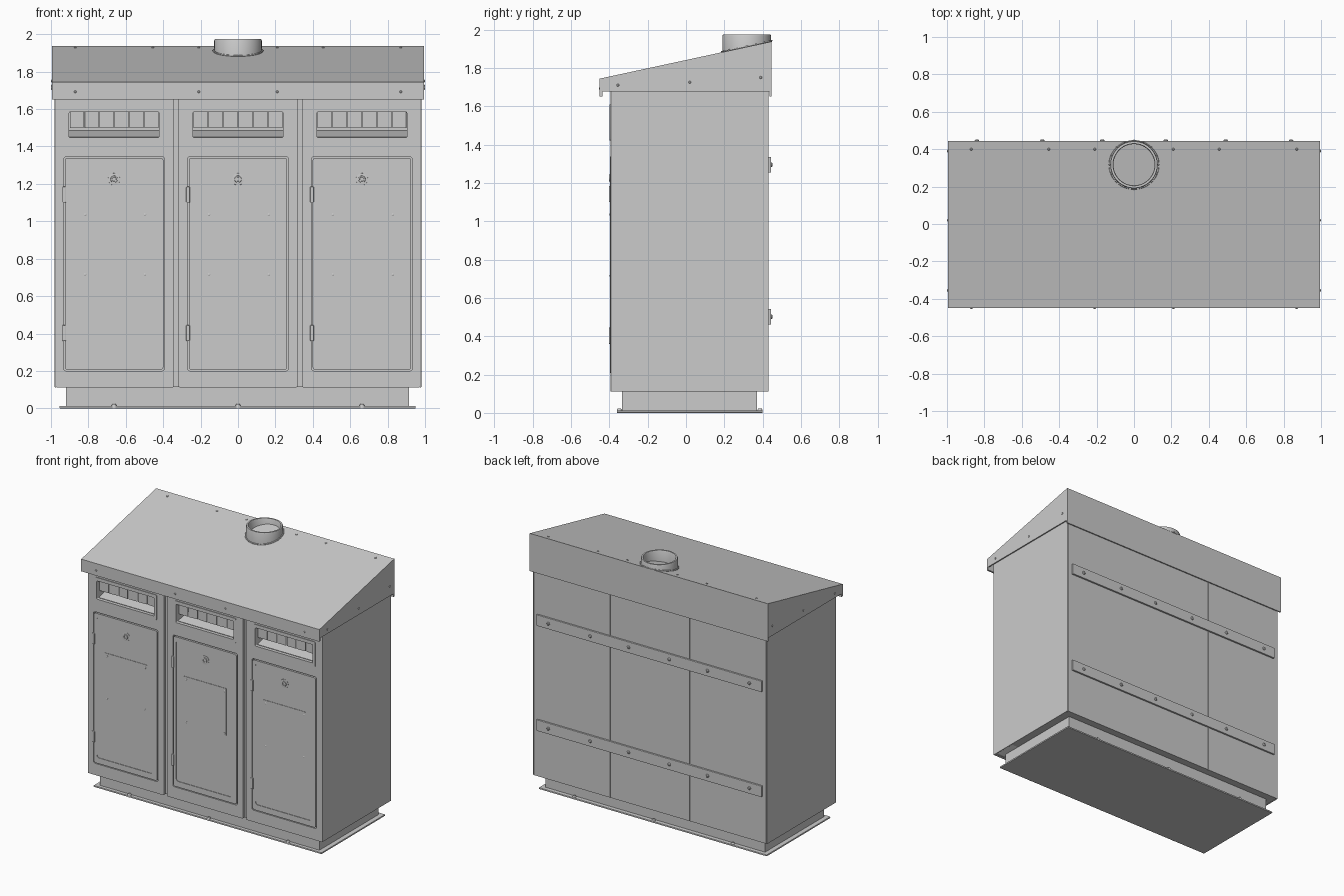
import bpy, bmesh, math
from mathutils import Vector

if "Cube" in bpy.data.objects:
    bpy.data.objects.remove(bpy.data.objects["Cube"])


def link(name, mesh, loc=(0, 0, 0)):
    ob = bpy.data.objects.new(name, mesh)
    ob.location = loc
    bpy.context.collection.objects.link(ob)
    return ob


def box(name, x0, x1, y0, y1, z0, z1, bevel=0, rot=(0, 0, 0)):
    bm = bmesh.new()
    bmesh.ops.create_cube(bm, size=1)
    bmesh.ops.scale(bm, vec=(x1 - x0, y1 - y0, z1 - z0), verts=bm.verts)
    me = bpy.data.meshes.new(name)
    bm.to_mesh(me)
    bm.free()
    ob = link(name, me, ((x0 + x1) / 2, (y0 + y1) / 2, (z0 + z1) / 2))
    ob.rotation_euler = rot
    if bevel:
        mod = ob.modifiers.new("edge", 'BEVEL')
        mod.width, mod.segments = bevel, 2
    return ob


def rect(x0, x1, z0, z1, r=0.008, n=3):
    """Rounded rectangle outline in the front plane."""
    pts = []
    for cx, cz, a in ((x1 - r, z1 - r, 0), (x0 + r, z1 - r, 90),
                      (x0 + r, z0 + r, 180), (x1 - r, z0 + r, 270)):
        for i in range(n + 1):
            t = math.radians(a + 90 * i / n)
            pts.append((cx + r * math.cos(t), cz + r * math.sin(t)))
    return pts


def plate(name, loops, y0, y1):
    """Outline with holes, extruded along y."""
    cu = bpy.data.curves.new(name, 'CURVE')
    cu.dimensions, cu.fill_mode, cu.extrude = '2D', 'BOTH', (y1 - y0) / 2
    for pts in loops:
        sp = cu.splines.new('POLY')
        sp.points.add(len(pts) - 1)
        for p, (x, z) in zip(sp.points, pts):
            p.co = (x, z, 0, 1)
        sp.use_cyclic_u = True
    tmp = link(name + "_outline", cu)
    dg = bpy.context.evaluated_depsgraph_get()
    me = bpy.data.meshes.new_from_object(tmp.evaluated_get(dg))
    bpy.data.objects.remove(tmp)
    ob = link(name, me, (0, (y0 + y1) / 2, 0))
    ob.rotation_euler.x = math.pi / 2
    return ob


def lathe(name, profile, loc, axis=(0, 0, 1), seg=48):
    """Turned part: (radius, height) profile around an axis."""
    bm = bmesh.new()
    vs = [bm.verts.new((r, 0, h)) for r, h in profile]
    es = [bm.edges.new(p) for p in zip(vs, vs[1:])]
    bmesh.ops.spin(bm, geom=vs + es, cent=(0, 0, 0), axis=(0, 0, 1),
                   angle=math.tau, steps=seg)
    bmesh.ops.remove_doubles(bm, verts=bm.verts, dist=1e-5)
    bmesh.ops.recalc_face_normals(bm, faces=bm.faces)
    me = bpy.data.meshes.new(name)
    bm.to_mesh(me)
    bm.free()
    ob = link(name, me, loc)
    ob.rotation_euler = Vector(axis).to_track_quat('Z', 'Y').to_euler()
    bpy.ops.object.select_all(action='DESELECT')
    ob.select_set(True)
    bpy.context.view_layer.objects.active = ob
    bpy.ops.object.shade_smooth_by_angle(angle=math.radians(35))
    return ob


def rivet(name, loc, axis, r=0.007, h=0.004):
    return lathe(name, [(0, h), (r * .6, h), (r, h * .4), (r, -h), (0, -h)], loc, axis, 12)


CENTERS = (-0.6625, 0, 0.6625)
FRONT = -0.393
TOP = 1.70

# base plate, plinth and anchor bolts
box("base_plate", -.955, .95, -.36, .40, 0, .012, .003)
box("plinth", -.92, .915, -.335, .37, .01, .115)
for cx in CENTERS:
    for y in (-.348, .386):
        rivet("anchor_bolt", (cx, y, .012), (0, 0, 1), .013, .012)

# body carcass with three deposit openings
windows = [rect(c - .24, c + .24, 1.447, 1.585, .006) for c in CENTERS]
plate("body_front_core", [rect(-.974, .974, .115, TOP, .002, 1)] + windows, -.372, -.2)
box("body_core", -.974, .974, -.2, .42, .115, TOP)
for s in (-1, 1):
    a, b = sorted((s * .972, s * .98))
    box("side_panel", a, b, FRONT, .43, .112, TOP, .002)

for i, c in enumerate(CENTERS):
    # back panels with thin seams
    x0, x1 = (-.973, -.333, .333, .973)[i:i + 2]
    box("back_panel", x0 + .002, x1 - .002, .415, .43, .112, TOP)

    # front panel with holes for the opening and the door
    l = c - .3175 + (.006 if i == 0 else 0)
    r = c + .3175 - (.006 if i == 2 else 0)
    plate("front_panel", [rect(l, r, .112, TOP, .006), windows[i],
                          rect(c - .27, c + .27, .2, 1.345, .014)], FRONT, -.37)
    plate("opening_frame", [rect(c - .26, c + .26, 1.42, 1.61, .01), windows[i]],
          -.398, -.39)

    # hanging flaps and sloped chute floor in the opening
    for k in range(6):
        x = c - .24 + .08 * k
        box("flap", x + .003, x + .077, -.366, -.361, 1.50, 1.586,
            rot=(0, 0, (.0, .05, -.05)[k % 3]))
    box("chute_floor", c - .24, c + .24, -.375, -.2, 1.462, 1.468, rot=(.2, 0, 0))

    # door: raised rim, recessed panel, notice plate
    inner = rect(c - .24, c + .24, .25, 1.315, .02)
    plate("door_rim", [rect(c - .263, c + .263, .207, 1.338, .012), inner], -.396, -.372)
    plate("door_panel", [rect(c - .25, c + .25, .24, 1.325)], -.392, -.372)
    plate("notice_plate", [rect(c - .178, c + .178, .70, 1.058, .006)], -.395, -.385)
    for x in (-.155, .165):
        for z in (.715, 1.035):
            rivet("notice_rivet", (c + x, -.395, z), (0, -1, 0), .007, .003)

    # lock and hinges
    lathe("door_lock", [(0, .004), (.011, .004), (.012, .009), (.018, .009), (.019, .003),
                        (.032, .002), (.033, -.005), (0, -.005)],
          (c, -.392, 1.225), (0, -1, 0), 32)
    for z in (.36, 1.10):
        box("hinge", c - .277, c - .257, -.403, -.38, z, z + .085, .004)

# back rails with bolts
for z in (.46, 1.253):
    box("back_rail", -.94, .94, .428, .443, z, z + .083, .002)
    for x in (.17, .49, .84):
        for s in (-1, 1):
            rivet("rail_bolt", (s * x, .443, z + .042), (0, 1, 0), .012, .009)

# sloped roof shell, open below
yf, yb, zb, zf, zt, w = -.45, .445, 1.676, 1.744, 1.937, .995
bm = bmesh.new()
L, R = [[bm.verts.new((x, y, z)) for y, z in ((yf, zb), (yf, zf), (yb, zt), (yb, zb))]
        for x in (-w, w)]
bm.faces.new(L)
bm.faces.new(R)
for j in range(3):
    bm.faces.new((L[j], L[j + 1], R[j + 1], R[j]))
bmesh.ops.recalc_face_normals(bm, faces=bm.faces)
me = bpy.data.meshes.new("roof")
bm.to_mesh(me)
bm.free()
roof = link("roof", me)
mod = roof.modifiers.new("sheet", 'SOLIDIFY')
mod.thickness, mod.offset, mod.use_even_offset = .009, -1, True
box("roof_front_lip", -w, w, yf, yf + .014, 1.652, zb)
box("roof_back_lip", -w, w, yb - .009, yb, 1.652, zb)

# roof rivets
slope = (zt - zf) / (yb - yf)
normal = Vector((0, -slope, 1)).normalized()
for s in (-1, 1):
    for x in (.21, .455, .87):
        rivet("roof_rivet", (s * x, .40, zf + slope * .85), normal)
    for x in (.21, .87):
        rivet("lip_rivet", (s * x, yf, 1.692), (0, -1, 0))
    for y, z in ((-.355, 1.71), (.02, 1.725), (.39, 1.75)):
        rivet("roof_side_rivet", (s * w, y, z), (s, 0, 0))

# round collar on the roof
cy = .317
cz = zf + slope * (cy - yf)
lathe("collar_flange", [(.118, -.003), (.133, -.003), (.135, .002), (.133, .006), (.118, .006)],
      (0, cy, cz), normal, 64)
lathe("collar_tube", [(.127, 1.87), (.127, 1.966), (.124, 1.974), (.113, 1.974),
                      (.110, 1.968), (.110, 1.87), (.127, 1.87)], (0, cy, 0), seg=64)
for k in range(16):
    a = math.tau * k / 16
    p = Vector((.131 * math.cos(a), cy + .131 * math.sin(a), 0))
    p.z = zf + slope * (p.y - yf) + .005
    rivet("collar_rivet", p, normal, .004, .003)
